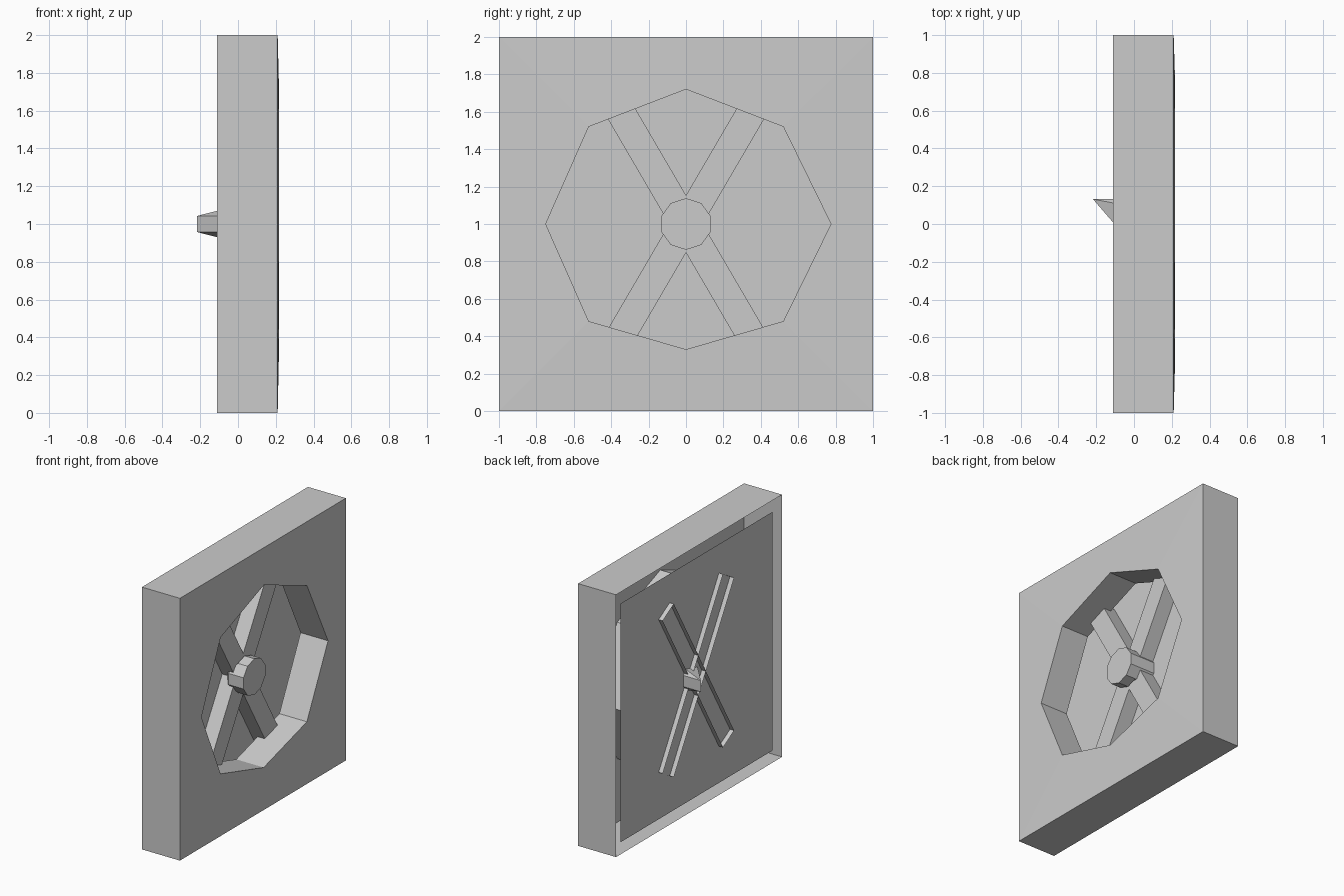
import bpy, bmesh, math

if "Cube" in bpy.data.objects:
    bpy.data.objects.remove(bpy.data.objects["Cube"])

def make(name, verts, faces):
    me = bpy.data.meshes.new(name)
    me.from_pydata(verts, [], faces)
    bm = bmesh.new()
    bm.from_mesh(me)
    bmesh.ops.recalc_face_normals(bm, faces=bm.faces)
    bm.to_mesh(me)
    bm.free()
    ob = bpy.data.objects.new(name, me)
    bpy.context.collection.objects.link(ob)
    return ob

def bridge(a, b, n):
    """Quads between two closed loops of n vertices starting at a and b."""
    return [(a + i, a + (i + 1) % n, b + (i + 1) % n, b + i) for i in range(n)]

BACK, FRONT, LIP = -0.11, 0.21, 0.217

# Housing: thin open-backed box, front panel with octagonal opening and inner duct
square = [(0, 2), (1, 2), (1, 1), (1, 0), (0, 0), (-1, 0), (-1, 1), (-1, 2)]
octagon = [(0, 1.72), (0.52, 1.52), (0.775, 1), (0.52, 0.48),
           (0, 0.33), (-0.52, 0.48), (-0.75, 1), (-0.52, 1.52)]
loops = [(BACK, square), (FRONT, square), (LIP, octagon), (-0.015, octagon)]
verts = [(x, y, z) for x, loop in loops for y, z in loop]
faces = [f for k in range(3) for f in bridge(8 * k, 8 * k + 8, 8)]
make("housing", verts, faces)

# Back plate: single sheet set just inside the open back
PX = -0.07
make("back_plate", [(PX, -0.94, 0.06), (PX, 0.89, 0.06), (PX, 0.89, 1.88), (PX, -0.94, 1.88)],
     [(0, 1, 2, 3)])

# Crossed bars: channels open at the back, poking through the plate
def bar(name, angle, w=0.0775, h=0.72, x0=-0.105, x1=0.045):
    c, s = math.cos(angle), math.sin(angle)
    rect = [(-w, -h), (w, -h), (w, h), (-w, h)]
    vs = [(x, u * c + v * s, 1 - u * s + v * c) for x in (x0, x1) for u, v in rect]
    make(name, vs, bridge(0, 4, 4) + [(4, 5, 6, 7)])

bar("cross_bar_right", math.radians(30.3))
bar("cross_bar_left", math.radians(-30.3))

# Hub: ten-sided, with its +y edge drawn back through the plate
R = 0.138
ring = [(R * math.sin(i * math.pi / 5), 1 + R * math.cos(i * math.pi / 5)) for i in range(10)]
def hub_back(y):
    return -0.217 if y > 0.12 else (0.01 if y < -0.12 else 0.055)
verts = [(0.138, y, z) for y, z in ring] + [(hub_back(y), y, z) for y, z in ring]
# back cap as strips across the hub
cap = [(10, 11, 19), (11, 12, 18, 19), (12, 13, 17, 18), (13, 14, 16, 17), (14, 15, 16)]
make("hub", verts, bridge(0, 10, 10) + [tuple(range(10))] + cap)
